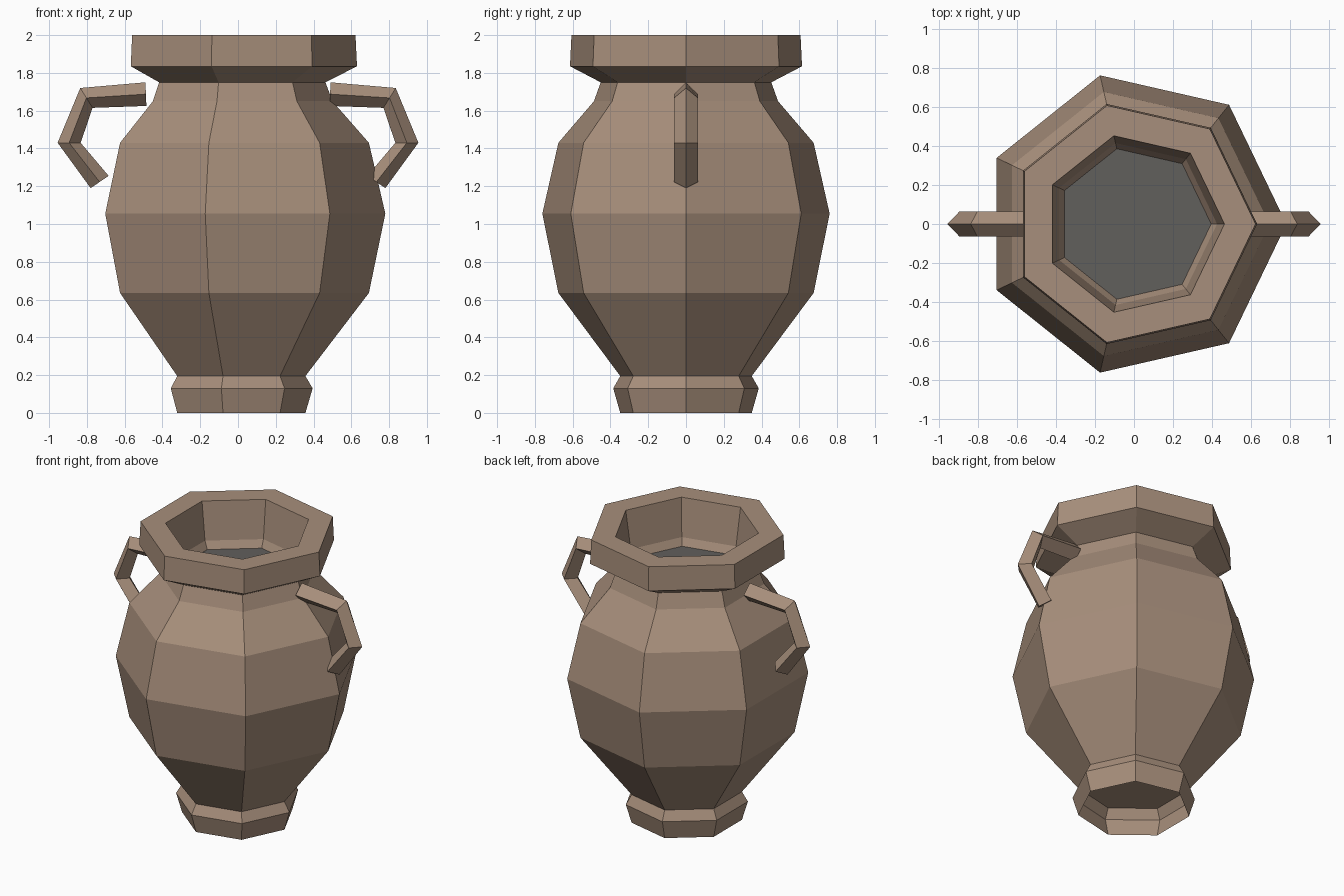
import bpy, bmesh, math

cube = bpy.data.objects.get("Cube")
if cube:
    bpy.data.objects.remove(cube, do_unlink=True)

SIDES = 7


def material(name, rgb):
    mat = bpy.data.materials.new(name)
    mat.use_nodes = True
    mat.diffuse_color = (*rgb, 1)
    bsdf = mat.node_tree.nodes["Principled BSDF"]
    bsdf.inputs["Base Color"].default_value = (*rgb, 1)
    bsdf.inputs["Roughness"].default_value = 0.9
    return mat


def finish(name, bm, mat):
    mesh = bpy.data.meshes.new(name)
    bm.to_mesh(mesh)
    bm.free()
    mesh.materials.append(mat)
    obj = bpy.data.objects.new(name, mesh)
    bpy.context.collection.objects.link(obj)
    return obj


def ring(bm, radius, z):
    step = math.tau / SIDES
    return [bm.verts.new((radius * math.cos(i * step), radius * math.sin(i * step), z))
            for i in range(SIDES)]


def bridge(bm, a, b):
    n = len(a)
    for i in range(n):
        j = (i + 1) % n
        bm.faces.new((a[i], a[j], b[j], b[i]))


def lathe(name, profile, mat):
    bm = bmesh.new()
    rings = [ring(bm, r, z) for r, z in profile]
    for a, b in zip(rings, rings[1:]):
        bridge(bm, a, b)
    return finish(name, bm, mat)


def disc(name, radius, z, mat, down=False):
    bm = bmesh.new()
    verts = ring(bm, radius, z)
    bm.faces.new(verts[::-1] if down else verts)
    return finish(name, bm, mat)


def handle(name, side, mat):
    # Diamond section: outer ridge, two flanks, inner ridge
    outer = [(0.49, 1.75), (0.835, 1.72), (0.955, 1.43), (0.78, 1.19)]
    inner = [(0.485, 1.625), (0.77, 1.615), (0.833, 1.43), (0.685, 1.255)]
    half_width = 0.063
    bm = bmesh.new()
    sections = []
    for (ox, oz), (ix, iz) in zip(outer, inner):
        mx, mz = (ox + ix) / 2, (oz + iz) / 2
        points = [(ox, 0, oz), (mx, half_width, mz), (ix, 0, iz), (mx, -half_width, mz)]
        sections.append([bm.verts.new((side * x, y, z)) for x, y, z in points])
    for a, b in zip(sections, sections[1:]):
        bridge(bm, a, b)
    bm.faces.new(sections[0])
    bm.faces.new(sections[-1])
    bmesh.ops.recalc_face_normals(bm, faces=bm.faces)
    return finish(name, bm, mat)


clay = material("brown clay", (0.39, 0.275, 0.20))
grey = material("dark grey", (0.12, 0.115, 0.107))

# Vase wall: flared foot, belly, neck, thick rim and inside of the mouth
lathe("vase_body", [
    (0.357, 0), (0.395, 0.13), (0.357, 0.195),
    (0.693, 0.635), (0.78, 1.055), (0.693, 1.43), (0.50, 1.65), (0.463, 1.75),
    (0.63, 1.835), (0.622, 2.0),
    (0.463, 2.0), (0.425, 1.74), (0.39, 1.68),
], clay)

# Recessed underside and the surface inside the mouth
disc("vase_floor", 0.357, 0.195, clay, down=True)
disc("mouth_filling", 0.395, 1.69, grey)

# Handles
handle("left_handle", 1, clay)
handle("right_handle", -1, clay)
